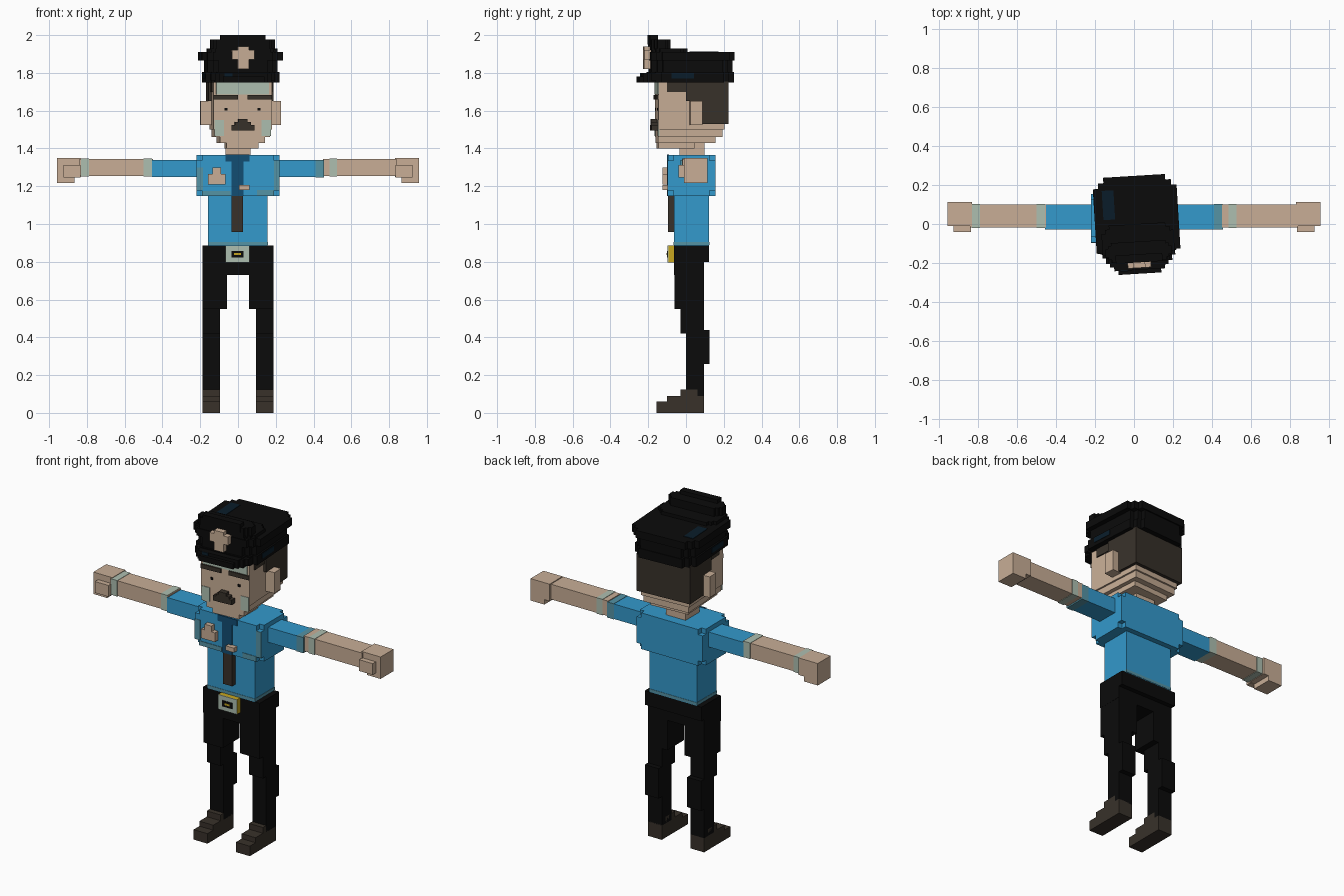
import bpy, bmesh, math
from mathutils import Matrix, Vector


def material(name, r, g, b):
    m = bpy.data.materials.new(name)
    m.diffuse_color = (r, g, b, 1)
    return m


BLUE = material("shirt blue", .033, .319, .604)
FADED = material("faded blue", .091, .292, .376)
DEEP = material("deep blue", .006, .074, .171)
NAVY = material("navy sheen", .003, .012, .023)
TAN = material("tan skin", .578, .423, .305)
MINT = material("pale mint", .423, .521, .434)
BROWN = material("dark brown", .040, .031, .023)
BLACK = material("black cloth", .0033, .0033, .0033)
GOLD = material("gold", .58, .39, .014)

# The head and hat are turned slightly to one side
HEAD = Matrix.Translation((.015, 0, 0)) @ Matrix.Rotation(math.radians(3.5), 4, 'Z')


def part(name, mat, boxes, mirror=False, head=False):
    """One object from boxes given as (x0, x1, y0, y1, z0, z1)."""
    bm = bmesh.new()
    if mirror:
        boxes = boxes + [(-b[1], -b[0]) + tuple(b[2:]) for b in boxes]
    for x0, x1, y0, y1, z0, z1 in boxes:
        size = Matrix.Diagonal((x1 - x0, y1 - y0, z1 - z0, 1))
        mid = Vector(((x0 + x1) / 2, (y0 + y1) / 2, (z0 + z1) / 2))
        bmesh.ops.create_cube(bm, size=1, matrix=Matrix.Translation(mid) @ size)
    if head:
        bm.transform(HEAD)
    me = bpy.data.meshes.new(name)
    bm.to_mesh(me)
    bm.free()
    me.materials.append(mat)
    ob = bpy.data.objects.new(name, me)
    bpy.context.collection.objects.link(ob)
    return ob


def stepped(a, y0, y1, z0, z1, s=.028):
    """Boxes that make a slab with stair-stepped corners."""
    return [(-a + i * s, a - i * s, y0 + (2 - i) * s, y1 - (2 - i) * s, z0, z1)
            for i in range(3)]


# Shoes and trousers
part("shoes", BROWN, [(.095, .187, -.155, .095, 0, .06),
                      (.095, .187, -.10, .095, .06, .09),
                      (.095, .187, -.03, .06, .09, .125)], mirror=True)
part("trouser_legs", BLACK, [(.095, .187, 0, .095, .085, .27),
                             (.095, .187, 0, .125, .26, .44),
                             (.095, .187, -.03, .095, .42, .56),
                             (.058, .187, -.062, .095, .55, .75)], mirror=True)
part("trouser_hips", BLACK, [(-.188, .188, -.063, .095, .73, .885),
                             (-.188, .188, -.063, .123, .80, .885)])

# Belt buckle
part("buckle", GOLD, [(-.065, .06, -.093, -.06, .797, .885)])
part("buckle_face", MINT, [(-.065, .06, -.097, -.093, .797, .885)])
part("buckle_frame", BLACK, [(-.035, .03, -.100, -.096, .822, .858)])
part("buckle_pin", GOLD, [(-.02, .015, -.102, -.099, .835, .846)])

# Shirt body: the chest is a block with notched corners
part("shirt_belly", BLUE, [(-.158, .157, -.064, .123, .885, 1.16)])
part("shirt_hem", FADED, [(-.16, .159, -.066, .125, .888, .905)])
n = .03
part("shirt_chest", BLUE, [(-.22 + n, .22 - n, -.095, .155, 1.147, 1.365),
                           (-.22, .22, -.095 + n, .155 - n, 1.147, 1.365),
                           (-.22, .22, -.095, .155, 1.147 + n, 1.365 - n)])
part("chest_faded_panels", FADED, [(.10, .19, -.098, -.094, 1.15, 1.18),
                                   (.19, .221, -.098, -.094, 1.18, 1.335),
                                   (-.19, -.04, -.098, -.094, 1.15, 1.175),
                                   (-.221, -.185, -.098, -.094, 1.18, 1.30)])

# Tie, chest shield and pin
part("tie_upper", DEEP, [(-.035, .03, -.10, -.09, 1.147, 1.365),
                         (-.065, .062, -.10, -.09, 1.33, 1.367)])
part("tie_lower", BROWN, [(-.035, .027, -.095, -.06, .957, 1.147)])
part("chest_shield", TAN, [(-.158, -.067, -.125, -.09, 1.21, 1.265),
                           (-.135, -.09, -.125, -.09, 1.26, 1.30)])
part("name_pin", TAN, [(.005, .06, -.125, -.09, 1.18, 1.207)])

# Arms and hands
part("sleeves", BLUE, [(.21, .455, -.027, .10, 1.248, 1.338)], mirror=True)
part("sleeve_cuff", FADED, [(.41, .456, -.029, .102, 1.246, 1.34)])
part("forearms", TAN, [(.45, .84, -.018, .10, 1.254, 1.345)], mirror=True)
part("arm_bands", MINT, [(.485, .525, -.021, .103, 1.251, 1.347),
                         (-.50, -.456, -.021, .103, 1.251, 1.347),
                         (-.83, -.79, -.021, .103, 1.251, 1.347)])
part("hands", TAN, [(.83, .957, -.01, .113, 1.248, 1.35),
                    (.865, .957, -.01, .113, 1.218, 1.25),
                    (.835, .925, -.04, -.008, 1.245, 1.313)], mirror=True)

# Neck and head
part("neck", TAN, [(-.065, .065, -.035, .097, 1.36, 1.43)])
part("face", TAN, [(-.155, .155, -.155, .195, 1.50, 1.75),
                   (-.145, .145, -.155, .185, 1.46, 1.51),
                   (-.12, .12, -.155, .15, 1.43, 1.47),
                   (-.085, .085, -.15, .04, 1.40, 1.44)], head=True)
part("hair", BROWN, [(-.172, .172, .075, .215, 1.53, 1.755),
                     (-.172, .172, -.01, .08, 1.65, 1.755),
                     (-.162, .162, -.11, 0, 1.70, 1.755)], head=True)
part("ears", TAN, [(.15, .213, .01, .075, 1.525, 1.65)], mirror=True, head=True)
part("forehead", MINT, [(-.14, .14, -.159, -.15, 1.685, 1.75)], head=True)
part("cheeks", MINT, [(.10, .15, -.158, -.15, 1.465, 1.55)], mirror=True, head=True)
part("eyebrows", BROWN, [(.025, .155, -.164, -.155, 1.658, 1.683)],
     mirror=True, head=True)
part("eyes", BLACK, [(.08, .095, -.158, -.15, 1.60, 1.615)], mirror=True, head=True)
part("moustache", BROWN, [(-.06, .06, -.187, -.15, 1.495, 1.525),
                          (-.042, .042, -.187, -.15, 1.52, 1.54),
                          (-.024, .024, -.187, -.15, 1.535, 1.557)], head=True)

# Cap: band, visor, crown and the raised front
part("cap_band", BLACK, stepped(.195, -.20, .245, 1.75, 1.805), head=True)
part("cap_visor", BLACK, stepped(.15, -.255, -.05, 1.75, 1.782, .02)
     + stepped(.17, -.235, -.05, 1.76, 1.80, .02), head=True)
part("cap_crown", BLACK, stepped(.185, -.19, .24, 1.80, 1.87)
     + stepped(.215, -.195, .247, 1.865, 1.91), head=True)
part("cap_raised_front", BLACK, stepped(.185, -.19, 0, 1.90, 1.93, .02)
     + stepped(.17, -.192, -.09, 1.92, 1.978, .015)
     + [(-.12, .12, -.197, -.155, 1.95, 2.0)], head=True)
part("cap_badge", TAN, [(-.03, .03, -.225, -.18, 1.82, 1.94),
                        (-.06, .06, -.225, -.18, 1.87, 1.92)], head=True)
part("cap_sheen", NAVY, [(-.17, -.11, .03, .18, 1.909, 1.913),
                         (.194, .198, -.09, .03, 1.77, 1.80),
                         (-.198, -.194, -.09, .03, 1.77, 1.80),
                         (-.10, -.06, -.239, -.234, 1.765, 1.80)], head=True)
